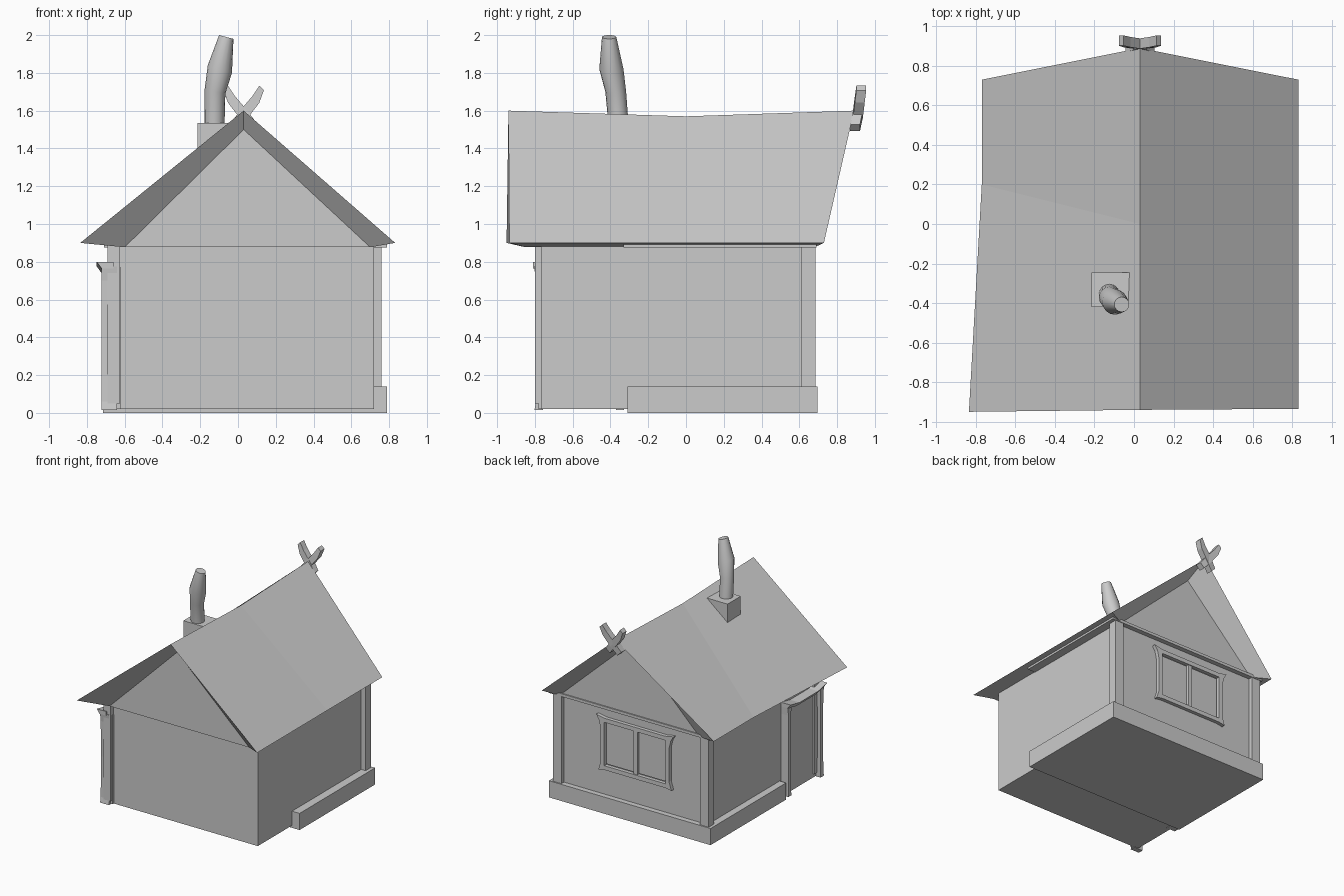
import bpy, bmesh, math

if "Cube" in bpy.data.objects:
    bpy.data.objects.remove(bpy.data.objects["Cube"])


def make(name, bm):
    bmesh.ops.recalc_face_normals(bm, faces=bm.faces)
    me = bpy.data.meshes.new(name)
    bm.to_mesh(me)
    bm.free()
    ob = bpy.data.objects.new(name, me)
    bpy.context.collection.objects.link(ob)
    return ob


def loft(name, rings):
    """Skin closed rings of equal length and cap both ends."""
    bm = bmesh.new()
    rows = [[bm.verts.new(p) for p in r] for r in rings]
    n = len(rows[0])
    for a, b in zip(rows, rows[1:]):
        for i in range(n):
            j = (i + 1) % n
            bm.faces.new((a[i], a[j], b[j], b[i]))
    bm.faces.new(rows[0])
    bm.faces.new(rows[-1])
    return make(name, bm)


def rect_z(x0, x1, y0, y1, z):
    return [(x0, y0, z), (x1, y0, z), (x1, y1, z), (x0, y1, z)]


def box(name, x0, x1, y0, y1, z0, z1):
    return loft(name, [rect_z(x0, x1, y0, y1, z) for z in (z0, z1)])


def plate(name, pts, y0, y1):
    """Extrude an xz outline along y."""
    return loft(name, [[(x, y, z) for x, z in pts] for y in (y0, y1)])


# walls, plinth and wall plate
box("walls", -0.655, 0.72, -0.765, 0.65, 0.02, 0.89)
box("plinth", -0.715, 0.79, -0.31, 0.695, 0.0, 0.14)
box("wall_plate", -0.71, 0.79, -0.33, 0.69, 0.876, 0.90)

# corner posts
box("post_back_right", 0.68, 0.76, 0.61, 0.685, 0.1, 0.89)
box("post_back_left", -0.69, -0.61, 0.61, 0.685, 0.1, 0.89)
box("post_front_left", -0.69, -0.625, -0.80, -0.72, 0.05, 0.89)

# roof: gable triangle, sharp outer edge, sagging middle, outer edge, back gable
def roof_ring(yl, yr, ya, xl, xr, ze, za):
    return [(xl, yl, ze), (xr, yr, ze), (0.03, ya, za)]

loft("roof", [
    roof_ring(-0.85, -0.85, -0.85, -0.60, 0.70, 0.877, 1.50),
    roof_ring(-0.95, -0.935, -0.94, -0.835, 0.832, 0.90, 1.60),
])
# slopes and underside follow the sharp outer edge
bm = bmesh.new()
rows = [roof_ring(-0.95, -0.935, -0.94, -0.835, 0.832, 0.90, 1.60),
        roof_ring(0.20, 0.0, 0.0, -0.77, 0.832, 0.90, 1.57),
        roof_ring(0.73, 0.73, 0.89, -0.77, 0.832, 0.90, 1.60)]
inner = [roof_ring(-0.85, -0.85, -0.85, -0.60, 0.70, 0.877, 1.50),
         roof_ring(0.68, 0.68, 0.68, -0.60, 0.70, 0.877, 1.50)]
bpy.data.objects.remove(bpy.data.objects["roof"])
rv = [[bm.verts.new(p) for p in r] for r in rows]
iv = [[bm.verts.new(p) for p in r] for r in inner]
for a, b in zip(rv, rv[1:]):
    for e in (0, 1):
        bm.faces.new((a[e], a[2], b[2], b[e]))
for o, i in ((rv[0], iv[0]), (rv[2], iv[1])):
    bm.faces.new(i)
    for e in (0, 1):
        bm.faces.new((o[e], o[2], i[2], i[e]))
for e in (0, 1):
    bm.faces.new((rv[0][e], rv[1][e], rv[2][e], iv[1][e], iv[0][e]))
bm.faces.new((iv[0][0], iv[0][1], iv[1][1], iv[1][0]))
make("roof", bm)

# chimney base and crooked pipe
box("chimney_base", -0.215, -0.02, -0.42, -0.245, 1.27, 1.535)
sides = 16
pipe = loft("chimney_pipe", [
    [(cx + r * math.cos(2 * math.pi * k / sides),
      cy + r * math.sin(2 * math.pi * k / sides),
      cz - t * math.cos(2 * math.pi * k / sides)) for k in range(sides)]
    for cx, cy, cz, r, t in ((-0.125, -0.355, 1.50, 0.053, 0),
                             (-0.122, -0.372, 1.70, 0.055, 0.01),
                             (-0.096, -0.395, 1.82, 0.064, 0.02),
                             (-0.062, -0.407, 1.99, 0.038, 0.01))])
bpy.context.view_layer.objects.active = pipe
pipe.select_set(True)
bpy.ops.object.shade_smooth_by_angle(angle=math.radians(30))

# crossed finial boards at the back of the ridge
for s, name in ((1, "finial_right"), (-1, "finial_left")):
    path = ((-0.055, 0.895, 1.51, 0.018), (0.0, 0.91, 1.58, 0.02),
            (0.065, 0.92, 1.66, 0.018), (0.095, 0.928, 1.72, 0.012))
    loft(name, [[(0.03 + s * (x - w), y - 0.026, z + w),
                 (0.03 + s * (x + w), y - 0.026, z - w),
                 (0.03 + s * (x + w), y + 0.026, z - w),
                 (0.03 + s * (x - w), y + 0.026, z + w)] for x, y, z, w in path])

# door on the left wall: panel, bowed jambs, flared lintel
box("door_panel", -0.68, -0.62, -0.78, -0.34, 0.02, 0.77)
for y, name in ((-0.35, "door_jamb_back"), (-0.78, "door_jamb_front")):
    loft(name, [rect_z(-0.722, -0.64, y - w + b, y + w + b, z)
                for z, w, b in ((0.015, 0.022, 0), (0.06, 0.018, 0.003),
                                (0.4, 0.014, 0.006), (0.7, 0.018, 0.003), (0.775, 0.024, 0))])
loft("door_lintel", [[(-0.66, y, z - 0.035), (-0.722, y, z - 0.035),
                      (-0.748, y, z), (-0.66, y, z)]
                     for y, z in ((-0.32, 0.80), (-0.44, 0.775), (-0.69, 0.775), (-0.81, 0.80))])

# back window: flared frame, mullion, panes
for s, name in ((1, "window_side_left"), (-1, "window_side_right")):
    plate(name, [(s * 0.285, 0.38), (s * 0.34, 0.35), (s * 0.318, 0.42), (s * 0.318, 0.70),
                 (s * 0.335, 0.77), (s * 0.36, 0.81), (s * 0.285, 0.78)], 0.64, 0.68)
plate("window_top", [(-0.36, 0.81), (-0.285, 0.76), (0.285, 0.76), (0.36, 0.81),
                     (0.28, 0.795), (-0.28, 0.795)], 0.64, 0.68)
plate("window_bottom", [(-0.34, 0.35), (-0.285, 0.395), (0.285, 0.395), (0.34, 0.35),
                        (0.28, 0.36), (-0.28, 0.36)], 0.64, 0.68)
box("window_mullion", -0.018, 0.018, 0.64, 0.672, 0.38, 0.77)
for x, name in ((-0.151, "window_pane_right"), (0.151, "window_pane_left")):
    box(name, x - 0.125, x + 0.125, 0.64, 0.66, 0.405, 0.75)
